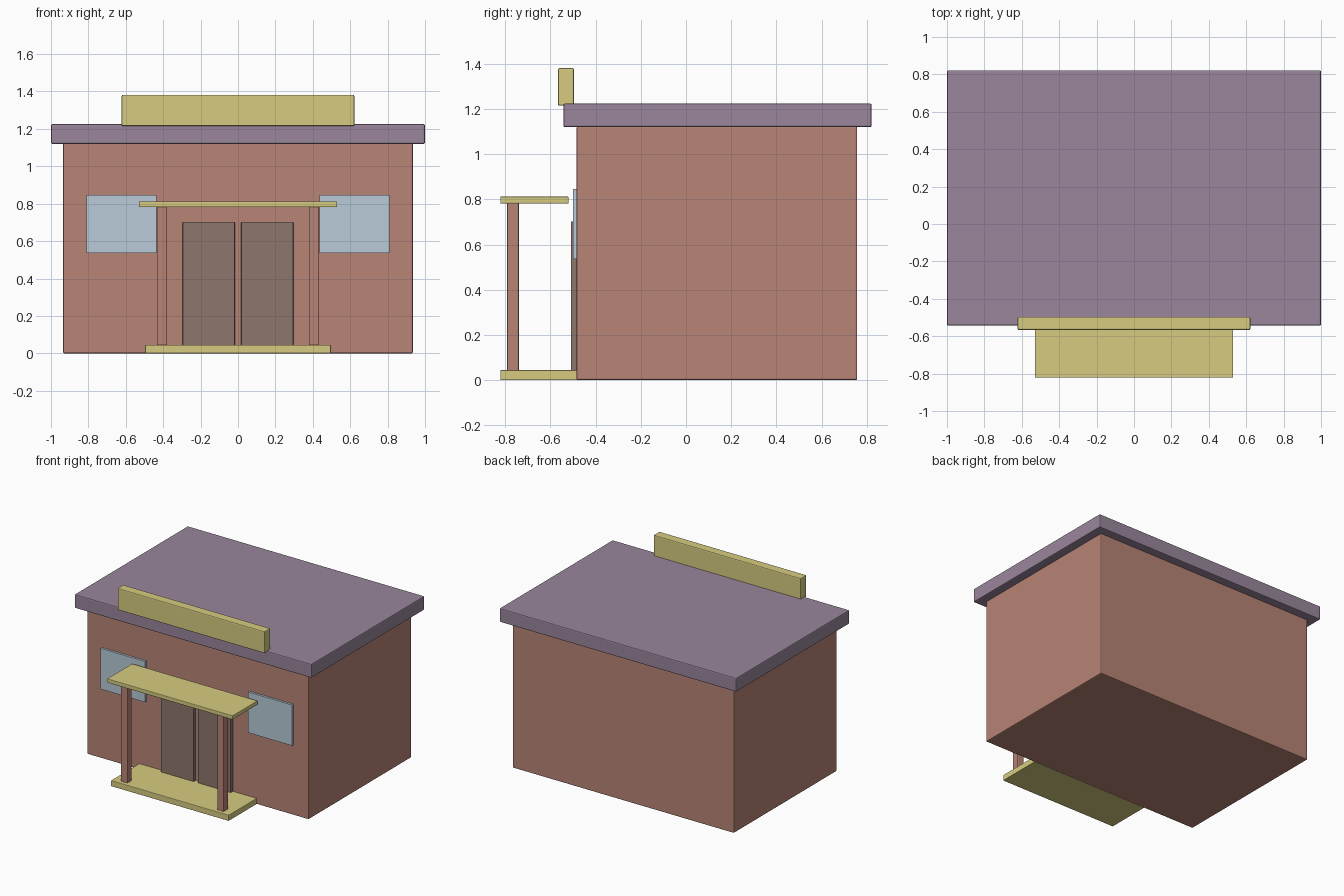
import bpy

if "Cube" in bpy.data.objects:
    bpy.data.objects.remove(bpy.data.objects["Cube"])


def material(name, rgb):
    m = bpy.data.materials.new(name)
    m.diffuse_color = (*rgb, 1)
    m.use_nodes = True
    m.node_tree.nodes["Principled BSDF"].inputs["Base Color"].default_value = m.diffuse_color
    return m


brick = material("brick", (0.48, 0.23, 0.18))
purple = material("roof_purple", (0.32, 0.24, 0.33))
yellow = material("trim_yellow", (0.68, 0.60, 0.22))
brown = material("door_brown", (0.27, 0.18, 0.15))
glass = material("window_blue", (0.48, 0.60, 0.68))


def box(name, x, y, z, mat, bevel=0.007):
    """Box from (min, max) ranges, with slightly softened edges."""
    lo, hi = zip(x, y, z)
    bpy.ops.mesh.primitive_cube_add(
        size=1, location=[(a + b) / 2 for a, b in zip(lo, hi)])
    ob = bpy.context.object
    ob.name = name
    ob.scale = [b - a for a, b in zip(lo, hi)]
    bpy.ops.object.transform_apply(location=False, rotation=False, scale=True)
    ob.data.materials.append(mat)
    if bevel:
        mod = ob.modifiers.new("soft_edges", 'BEVEL')
        mod.width = bevel
        mod.segments = 2
    return ob


# Main building, overhanging flat roof and blank sign board
box("building_body", (-0.935, 0.935), (-0.484, 0.758), (0, 1.125), brick)
box("flat_roof", (-1, 1), (-0.543, 0.822), (1.12, 1.225), purple)
box("sign_board", (-0.622, 0.622), (-0.567, -0.496), (1.215, 1.382), yellow)

# Entrance porch
box("porch_step", (-0.497, 0.497), (-0.822, -0.48), (0, 0.045), yellow, 0.004)
box("porch_canopy", (-0.53, 0.53), (-0.822, -0.52), (0.782, 0.813), yellow, 0.004)

# Mirrored pairs: columns, doors and windows
for side, s in (("left", -1), ("right", 1)):
    def span(a, b):
        return tuple(sorted((s * a, s * b)))
    box(side + "_column", span(0.379, 0.434), (-0.793, -0.739), (0.04, 0.785), brick, 0.006)
    box(side + "_door", span(0.017, 0.296), (-0.51, -0.483), (0.04, 0.703), brown, 0.004)
    box(side + "_window", span(0.435, 0.809), (-0.501, -0.48), (0.536, 0.847), glass, 0)
